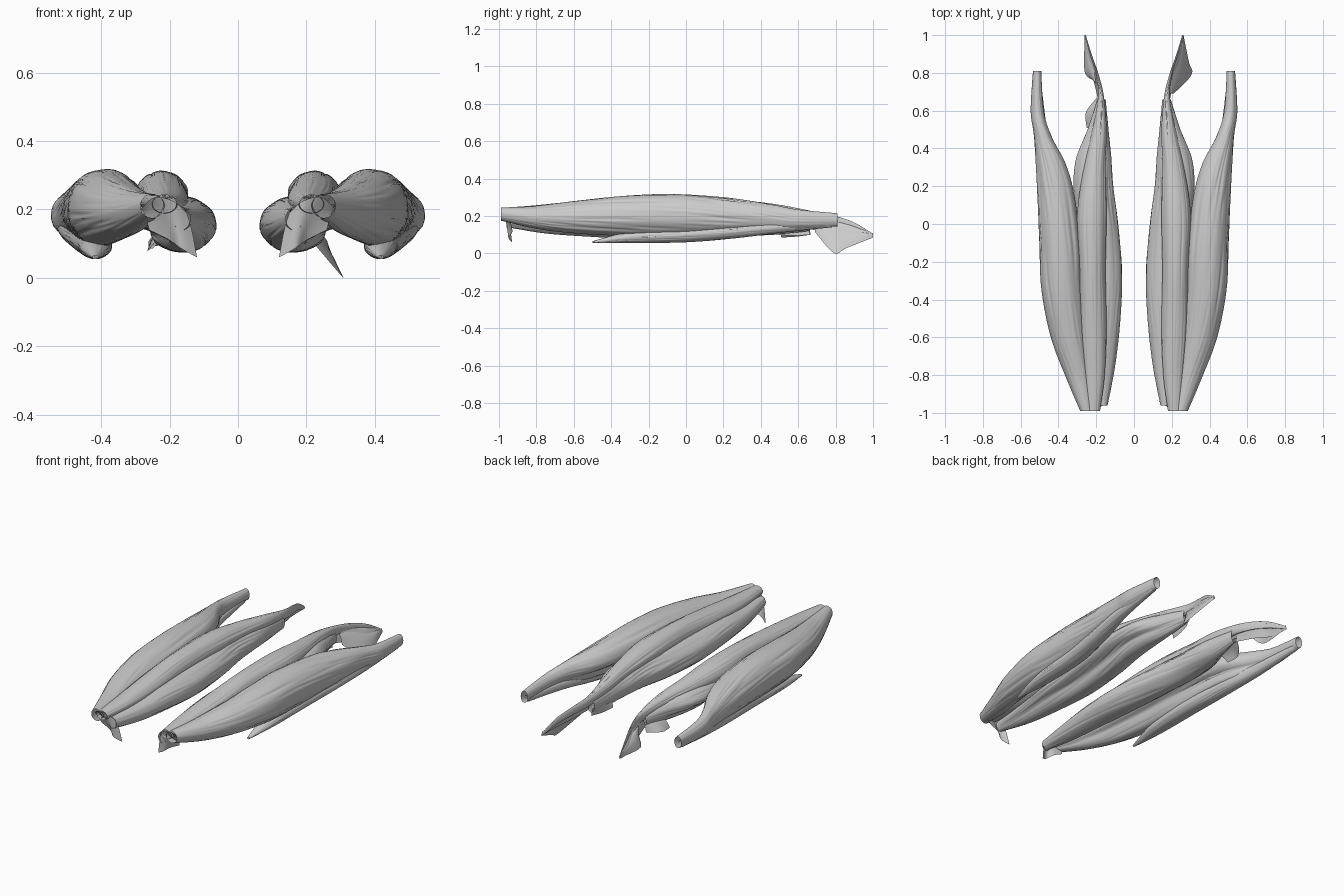
import bpy, bmesh, math
from mathutils import Vector, noise


def spline(rows, t):
    """Catmull-Rom sample of a list of equal-length rows, t in 0..1."""
    f = t * (len(rows) - 1)
    i = min(int(f), len(rows) - 2)
    u = f - i
    p0, p1, p2, p3 = (rows[max(0, min(len(rows) - 1, i + k))] for k in (-1, 0, 1, 2))
    return [0.5 * (2 * b + (c - a) * u + (2 * a - 5 * b + 4 * c - d) * u * u
                   + (3 * b - a - 3 * c + d) * u ** 3)
            for a, b, c, d in zip(p0, p1, p2, p3)]


def finish(name, bm):
    mesh = bpy.data.meshes.new(name)
    bmesh.ops.recalc_face_normals(bm, faces=bm.faces)
    bm.to_mesh(mesh)
    bm.free()
    mesh.shade_smooth()
    obj = bpy.data.objects.new(name, mesh)
    bpy.context.collection.objects.link(obj)
    return obj


def muscle(name, side, rows, dent_deg=0, dent=0, twist=1.0, n=120, m=100):
    """Loft along y. Row: y, x min, x max, z min, z max. Dent hollows one direction."""
    bm = bmesh.new()
    rings = []
    for j in range(m + 1):
        t = j / m
        y, x0, x1, z0, z1 = spline(rows, t)
        ring = []
        for i in range(n):
            a = 2 * math.pi * i / n
            d = (a - math.radians(dent_deg) + math.pi) % (2 * math.pi) - math.pi
            r = 1 - dent * math.sin(math.pi * t) ** 0.5 * math.exp(-(d / 0.65) ** 2)
            # long slanted muscle fibres with short sharp grooves
            s = a + twist * t
            v = noise.noise(Vector((7 * math.cos(s), 7 * math.sin(s), 6 * t)))
            r += 0.015 * math.sin(9 * s) * 0.5 - 0.08 * max(0, v - 0.12)
            x = (x0 + x1) / 2 + (x1 - x0) / 2 * r * math.cos(a)
            z = (z0 + z1) / 2 + (z1 - z0) / 2 * r * math.sin(a)
            ring.append(bm.verts.new((side * x, y, z)))
        rings.append(ring)
    for a, b in zip(rings, rings[1:]):
        for i in range(n):
            k = (i + 1) % n
            bm.faces.new((a[i], a[k], b[k], b[i]))
    return finish(name, bm)


def sheet(name, side, edge_a, edge_b, bulge=0.015, n=14, m=8):
    """Thin torn membrane stretched between two edge curves."""
    bm = bmesh.new()
    grid = []
    for i in range(n + 1):
        a, b = Vector(spline(edge_a, i / n)), Vector(spline(edge_b, i / n))
        row = []
        for j in range(m + 1):
            v = j / m
            p = a.lerp(b, v)
            p.z += bulge * math.sin(math.pi * v)
            row.append(bm.verts.new((side * p.x, p.y, p.z)))
        grid.append(row)
    for a, b in zip(grid, grid[1:]):
        for j in range(m):
            bm.faces.new((a[j], a[j + 1], b[j + 1], b[j]))
    return finish(name, bm)


OUTER = [(-.99, .215, .285, .175, .245), (-.8, .23, .365, .13, .255), (-.6, .25, .44, .105, .28),
         (-.35, .265, .49, .09, .307), (-.1, .275, .502, .085, .318), (.15, .305, .512, .095, .305),
         (.32, .355, .52, .11, .285), (.47, .435, .53, .125, .26), (.6, .475, .547, .13, .235),
         (.81, .49, .535, .145, .215)]
MIDDLE = [(-.99, .18, .25, .19, .243), (-.8, .155, .265, .18, .258), (-.55, .145, .285, .165, .283),
          (-.25, .15, .29, .165, .31), (.05, .145, .3, .175, .31), (.3, .15, .265, .18, .285),
          (.5, .145, .22, .18, .26), (.68, .16, .19, .165, .225), (.8, .19, .205, .15, .2),
          (.9, .225, .235, .125, .165), (1.0, .255, .262, .085, .105)]
INNER = [(-.96, .14, .19, .14, .205), (-.75, .1, .225, .105, .215), (-.5, .072, .265, .085, .235),
         (-.25, .063, .285, .07, .24), (0, .083, .31, .07, .245), (.2, .11, .328, .08, .25),
         (.35, .12, .312, .09, .245), (.5, .135, .25, .1, .23), (.66, .15, .195, .12, .2)]
SHORT = [(-.5, .41, .425, .055, .066), (-.3, .375, .46, .055, .115), (0, .37, .475, .06, .14),
         (.25, .405, .5, .08, .16), (.5, .46, .525, .11, .175), (.78, .495, .53, .14, .18)]

for side, tag in ((1, "right"), (-1, "left")):
    # muscle bellies
    muscle("outer_muscle_" + tag, side, OUTER, 218, .5, 1.1)
    muscle("middle_muscle_" + tag, side, MIDDLE, twist=.2)
    muscle("inner_muscle_" + tag, side, INNER, 318, .52, -1.1)
    muscle("short_outer_muscle_" + tag, side, SHORT, twist=.5)

    # torn membrane at the front attachment
    sheet("front_membrane_" + tag, side,
          [(.285, -.96, .2), (.245, -.985, .235), (.19, -.975, .225), (.15, -.95, .19)],
          [(.26, -.93, .14), (.2, -.93, .11), (.165, -.95, .085), (.12, -.93, .06)])
    # narrow tendon strip at the back
    sheet("back_tendon_" + tag, side,
          [(.165, .66, .2), (.185, .78, .19), (.225, .9, .15), (.26, 1.0, .1)],
          [(.19, .66, .13), (.22, .78, .11), (.255, .88, .09), (.262, 1.0, .085)])

# hanging membranes differ on each side
sheet("back_membrane_right", 1,
      [(.19, .69, .17), (.205, .8, .16), (.235, .9, .13), (.26, .99, .1)],
      [(.21, .69, .115), (.305, .79, .003), (.29, .86, .03), (.262, 1.0, .085)])
sheet("back_membrane_left", -1,
      [(.2, .74, .17), (.22, .85, .15), (.255, .98, .1)],
      [(.215, .76, .12), (.262, .81, .08), (.26, .99, .09)])
sheet("under_membrane_left", -1,
      [(.18, .49, .12), (.175, .58, .14), (.175, .66, .15)],
      [(.25, .51, .085), (.255, .59, .09), (.2, .665, .1)])
sheet("under_membrane_right", 1,
      [(.15, .5, .13), (.15, .58, .14), (.155, .66, .15)],
      [(.135, .5, .1), (.15, .58, .095), (.17, .66, .1)])
